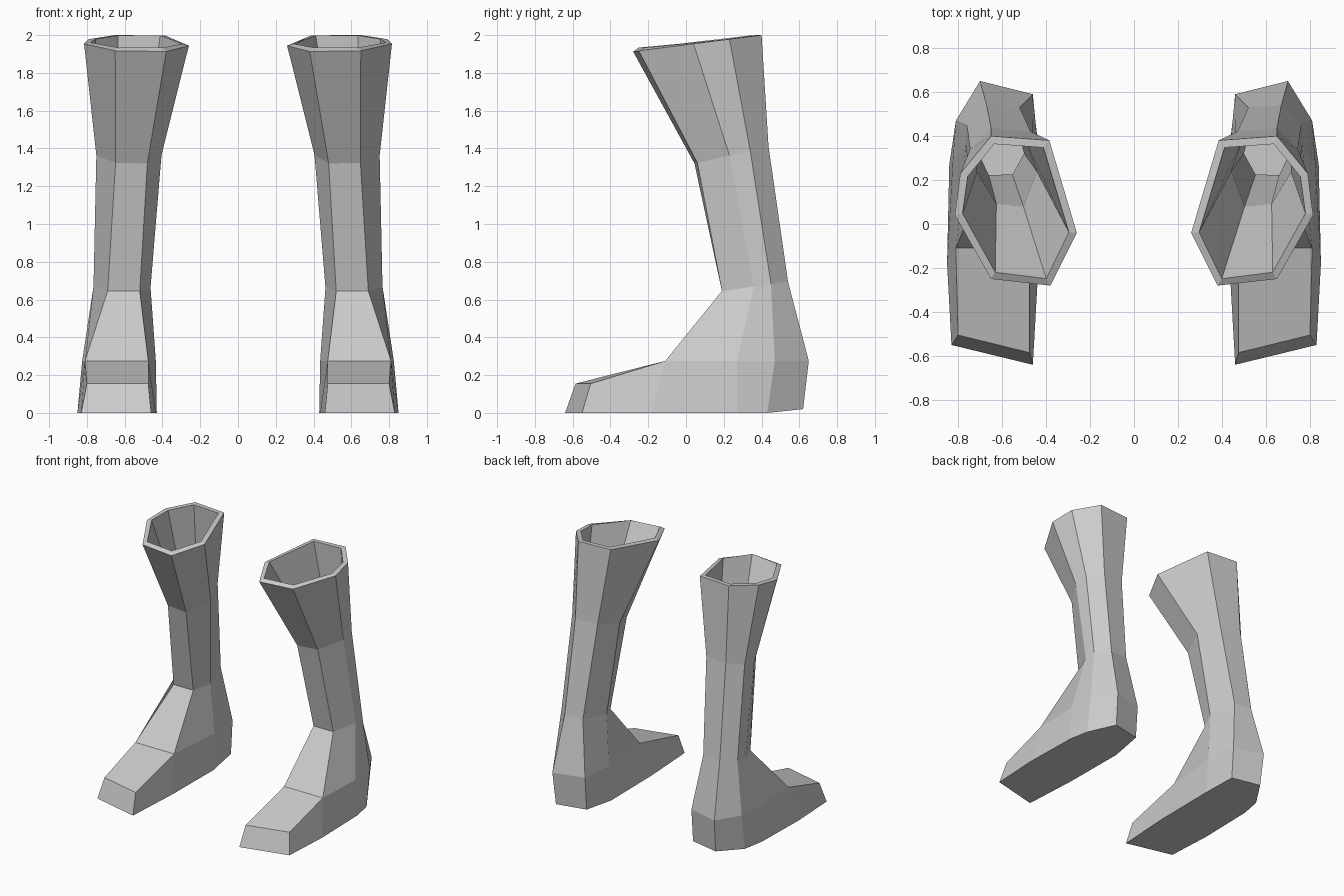
import bpy
import bmesh

# Remove the default cube only
cube = bpy.data.objects.get("Cube")
if cube:
    bpy.data.objects.remove(cube, do_unlink=True)

# One plain grey for the whole pair
grey = bpy.data.materials.new("plain_grey")
grey.use_nodes = True
colour = (0.6, 0.6, 0.6, 1)
grey.diffuse_color = colour
grey.node_tree.nodes["Principled BSDF"].inputs["Base Color"].default_value = colour

# Seven-sided cross-sections, each lying on a plane: height, slope along y, outline.
# Corner order: front inner, front outer, outer, outer back, back outer, back inner, inner
SECTIONS = {
    "sole": (0, 0, [(.435, -.2), (.85, -.18), (.84, .27), (.81, .43),
                    (.69, .62), (.46, .57), (.43, .31)]),
    "instep": (.275, 0, [(.475, -.11), (.81, -.11), (.825, .27), (.81, .47),
                         (.7, .65), (.46, .59), (.435, .33)]),
    "ankle": (.618, .143, [(.52, .19), (.69, .19), (.765, .36), (.76, .45),
                           (.67, .54), (.52, .53), (.463, .32)]),
    "calf": (1.31, .23, [(.48, .045), (.648, .06), (.75, .23), (.745, .34),
                         (.65, .437), (.47, .42), (.405, .24)]),
    "rim": (1.949, .128, [(.38, -.28), (.65, -.25), (.815, .04), (.79, .23),
                          (.65, .4), (.385, .38), (.26, -.04)]),
}


def add_section(bm, side, height, slope, outline):
    """Place one cross-section as a ring of vertices."""
    return [bm.verts.new((side * x, y, height + slope * y)) for x, y in outline]


def make_boot(name, side):
    bm = bmesh.new()
    rings = [add_section(bm, side, *section) for section in SECTIONS.values()]
    sole, instep = rings[0], rings[1]

    # Heel is lifted slightly
    for vert in sole[4:6]:
        vert.co.z = .02

    # Shaft and heel walls; the lowest band is left open where the toe joins
    for level, (low, high) in enumerate(zip(rings, rings[1:])):
        count = len(low)
        for i in range(count):
            j = (i + 1) % count
            if level == 0 and i == 0:
                continue
            bm.faces.new((low[i], low[j], high[j], high[i]))

    # Toe box, slanted at the front
    toe_low = add_section(bm, side, 0, 0, [(.46, -.64), (.83, -.55)])
    toe_high = add_section(bm, side, .155, 0, [(.475, -.585), (.8, -.505)])
    bm.faces.new((toe_low[0], toe_low[1], toe_high[1], toe_high[0]))
    bm.faces.new((toe_high[0], toe_high[1], instep[1], instep[0]))
    for k in range(2):
        bm.faces.new((toe_low[k], toe_high[k], instep[k], sole[k]))

    # Underside
    bm.faces.new(toe_low + sole[1:] + sole[:1])

    # Consistent outward normals, judged by the toe's front face
    bmesh.ops.recalc_face_normals(bm, faces=bm.faces)
    bm.faces.ensure_lookup_table()
    front = min(bm.faces, key=lambda f: f.calc_center_median().y)
    if front.normal.y > 0:
        bmesh.ops.reverse_faces(bm, faces=bm.faces)

    mesh = bpy.data.meshes.new(name)
    bm.to_mesh(mesh)
    bm.free()
    mesh.materials.append(grey)
    boot = bpy.data.objects.new(name, mesh)
    bpy.context.collection.objects.link(boot)

    # Wall thickness gives the hollow shaft and its rim
    wall = boot.modifiers.new("wall", "SOLIDIFY")
    wall.thickness = .035
    wall.offset = -1
    wall.use_even_offset = True
    return boot


make_boot("left_boot", 1)
make_boot("right_boot", -1)
